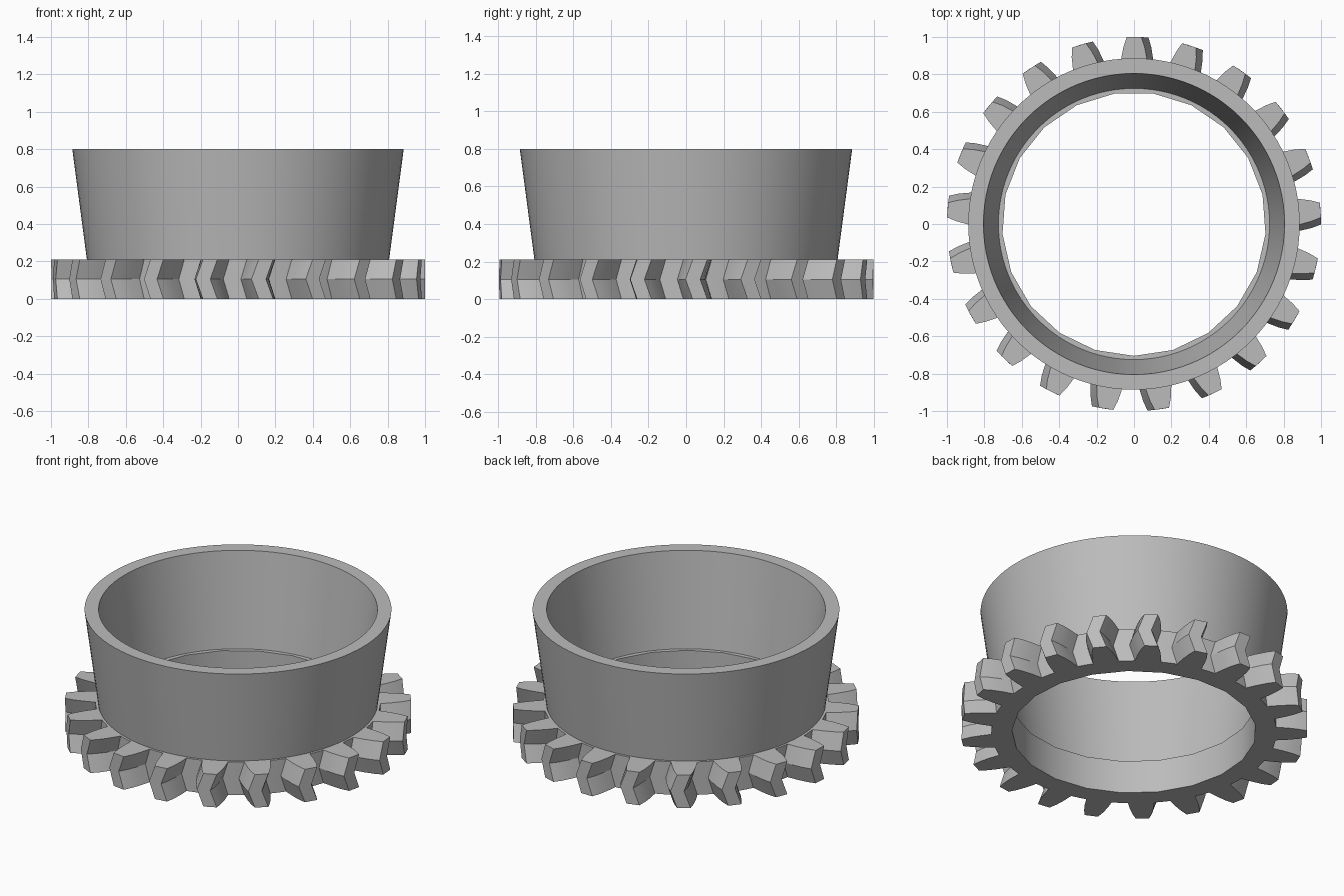
import bpy, bmesh
from math import sin, cos, pi, radians

TEETH = 21
PITCH = 2 * pi / TEETH
GEAR_H = 0.21
CUP_H = 0.80
ROOT_R, HOLE_R = 0.823, 0.705
TWIST = radians(-2.2)                      # sideways shift of the tooth ridge
FLANK = [(ROOT_R, 0.076), (0.89, 0.068), (0.95, 0.056), (1.0, 0.039)]  # radius, half width

cube = bpy.data.objects.get("Cube")
if cube:
    bpy.data.objects.remove(cube, do_unlink=True)

grey = bpy.data.materials.new("plain grey")
grey.use_nodes = True
grey.diffuse_color = (0.5, 0.5, 0.5, 1)
grey.node_tree.nodes["Principled BSDF"].inputs["Base Color"].default_value = (0.5, 0.5, 0.5, 1)


def polar(r, a, z):
    return (r * cos(a), r * sin(a), z)


def finish(bm, name):
    bmesh.ops.recalc_face_normals(bm, faces=bm.faces)
    mesh = bpy.data.meshes.new(name)
    bm.to_mesh(mesh)
    bm.free()
    mesh.materials.append(grey)
    obj = bpy.data.objects.new(name, mesh)
    bpy.context.collection.objects.link(obj)
    bpy.ops.object.select_all(action='DESELECT')
    obj.select_set(True)
    bpy.context.view_layer.objects.active = obj
    bpy.ops.object.shade_smooth_by_angle(angle=radians(30))


def bridge(bm, a, b):
    n = len(a)
    for i in range(n):
        j = (i + 1) % n
        bm.faces.new((a[i], a[j], b[j], b[i]))


# Herringbone gear ring: each tooth starts at the middle of a gap
tooth = [(ROOT_R, -PITCH / 2)]
tooth += [(r, -w / r) for r, w in FLANK]
tooth += [(r, w / r) for r, w in reversed(FLANK)]

bm = bmesh.new()
layers = []
for z, twist in ((0, 0), (GEAR_H / 2, TWIST), (GEAR_H, 0)):
    layers.append([bm.verts.new(polar(r, pi / 2 + k * PITCH + a + twist, z))
                   for k in range(TEETH) for r, a in tooth])
holes = [[bm.verts.new(polar(HOLE_R, pi / 2 + (k - 0.5) * PITCH, z)) for k in range(TEETH)]
         for z in (0, GEAR_H)]
bridge(bm, layers[0], layers[1])
bridge(bm, layers[1], layers[2])
bridge(bm, holes[0], holes[1])

# Flat top and bottom, one face per tooth sector
n = len(tooth)
for outer, hole in ((layers[0], holes[0]), (layers[2], holes[1])):
    for k in range(TEETH):
        rim = [outer[(k * n + i) % len(outer)] for i in range(n + 1)]
        bm.faces.new(rim + [hole[(k + 1) % TEETH], hole[k]])
finish(bm, "gear_ring")

# Flared open cup standing on the gear
SIDES = 96
profile = [(0.808, GEAR_H), (0.886, CUP_H), (0.805, CUP_H), (0.725, GEAR_H)]
bm = bmesh.new()
rings = [[bm.verts.new(polar(r, 2 * pi * i / SIDES, z)) for i in range(SIDES)]
         for r, z in profile]
for i in range(len(rings)):
    bridge(bm, rings[i], rings[(i + 1) % len(rings)])
finish(bm, "flared_cup")
